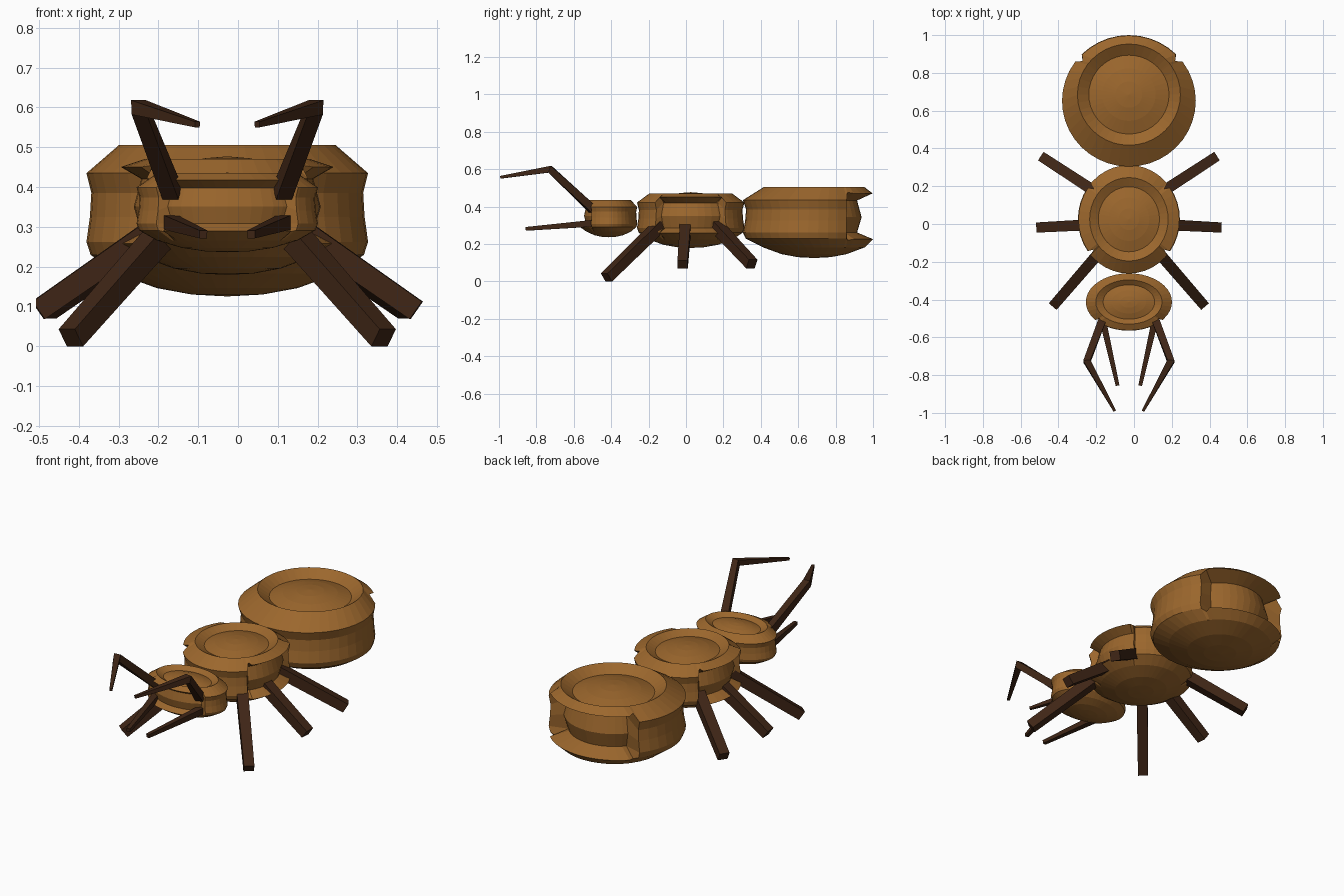
import bpy, bmesh, math
from mathutils import Vector

if "Cube" in bpy.data.objects:
    bpy.data.objects.remove(bpy.data.objects["Cube"])

CX = -0.027


def material(name, rgb):
    m = bpy.data.materials.new(name)
    m.diffuse_color = (*rgb, 1)
    m.use_nodes = True
    m.node_tree.nodes["Principled BSDF"].inputs["Base Color"].default_value = m.diffuse_color
    return m


BROWN = material("shell_brown", (0.33, 0.135, 0.026))
DARK = material("limb_brown", (0.05, 0.019, 0.008))


def finish(name, bm, mat):
    bmesh.ops.recalc_face_normals(bm, faces=bm.faces)
    me = bpy.data.meshes.new(name)
    bm.to_mesh(me)
    bm.free()
    me.materials.append(mat)
    ob = bpy.data.objects.new(name, me)
    bpy.context.collection.objects.link(ob)
    return ob


# Relative profile (radius, height): dome, sunken ring, rim, waisted band, bowl
BAND = [(0.2, 0.97), (0.4, 0.90), (0.6, 0.79), (0.77, 1.0), (1.0, 0.63), (0.965, 0.37),
        (0.975, 0.05), (1.0, -0.28), (0.97, -0.45), (0.78, -0.70), (0.5, -0.89), (0.25, -0.975)]


def notch_profile(d):
    # The same profile where the band is cut away between two lips
    p = list(BAND)
    p[4:9] = [(0.99, 0.82), (d, 0.62), (d + 0.07, 0.15), (d, -0.28), (1.0, -0.47)]
    return p


def segment(name, centre, size, rim_z, notches, half, depth, shift=0.0):
    """Body segment: a lathed shell with recessed sectors at the notch angles."""
    cols = []
    n = 40
    inside = lambda a: any(abs((a - c + 180) % 360 - 180) < half for c in notches)
    for i in range(n):
        a = 360 * i / n
        if all(abs(abs((a - c + 180) % 360 - 180) - half) > 3 for c in notches):
            cols.append((a, notch_profile(depth) if inside(a) else BAND))
    for c in notches:
        for s in (-1, 1):
            edge = notch_profile(depth)
            edge[4], edge[8] = (0.89, 0.85), (0.89, -0.5)
            cols.append(((c + s * (half - 1)) % 360, edge))
            cols.append(((c + s * (half + 1.5)) % 360, BAND))
    cols.sort(key=lambda t: t[0])
    bm = bmesh.new()
    o, (rx, ry, rz) = Vector(centre), size

    def put(a, u, v):
        h = v * (rim_z if v > 0.99 else 1.0)
        y = u * ry * math.sin(a) + shift * max(0, (u - 0.77) / 0.23)
        return bm.verts.new(o + Vector((u * rx * math.cos(a), y, h * rz)))

    grid = [[put(math.radians(a), u, v) for u, v in p] for a, p in cols]
    top = bm.verts.new(o + Vector((0, 0, rz)))
    bottom = bm.verts.new(o - Vector((0, 0, rz)))
    for i, c in enumerate(grid):
        d = grid[(i + 1) % len(grid)]
        bm.faces.new((top, c[0], d[0]))
        bm.faces.new((bottom, d[-1], c[-1]))
        for j in range(len(BAND) - 1):
            bm.faces.new((c[j], c[j + 1], d[j + 1], d[j]))
    return finish(name, bm, BROWN)


def limb(name, points, radii):
    """Four-sided tapered bar along a path."""
    pts = [Vector(p) for p in points]
    bm = bmesh.new()
    rings = []
    for i, p in enumerate(pts):
        t = (pts[min(i + 1, len(pts) - 1)] - pts[max(i - 1, 0)]).normalized()
        side = t.cross(Vector((0, 0, 1))).normalized()
        up = side.cross(t)
        h = radii[i] * 0.707
        rings.append([bm.verts.new(p + side * sx * h + up * sz * h)
                      for sx, sz in ((-1, -1), (1, -1), (1, 1), (-1, 1))])
    for a, b in zip(rings, rings[1:]):
        for k in range(4):
            bm.faces.new((a[k], a[(k + 1) % 4], b[(k + 1) % 4], b[k]))
    bm.faces.new(rings[0])
    bm.faces.new(rings[-1])
    return finish(name, bm, DARK)


# Three body segments: notches at the rear, both flanks and the face
segment("abdomen", (CX, 0.685, 0.315), (0.354, 0.348, 0.19), 1.0, [90], 52, 0.66, -0.033)
segment("thorax", (CX, 0.025, 0.328), (0.27, 0.287, 0.149), 0.955, [0, 180], 40, 0.80)
segment("head", (CX, -0.413, 0.336), (0.228, 0.152, 0.1), 0.99, [270], 50, 0.80)

# Mirrored limbs
for s, side in ((-1, "left"), (1, "right")):
    def m(x, y, z):
        return (CX + s * x, y, z)
    limb(f"front_leg_{side}", [m(0.13, -0.12, 0.32), m(0.393, -0.425, 0.021)], [0.042, 0.038])
    limb(f"middle_leg_{side}", [m(0.13, 0.0, 0.33), m(0.475, -0.018, 0.09)], [0.042, 0.038])
    limb(f"back_leg_{side}", [m(0.13, 0.14, 0.32), m(0.455, 0.352, 0.093)], [0.042, 0.038])
    limb(f"antenna_{side}", [m(0.138, -0.50, 0.385), m(0.222, -0.727, 0.6), m(0.075, -0.99, 0.557)],
         [0.03, 0.027, 0.01])
    limb(f"mandible_{side}", [m(0.145, -0.48, 0.312), m(0.06, -0.855, 0.281)], [0.026, 0.014])
